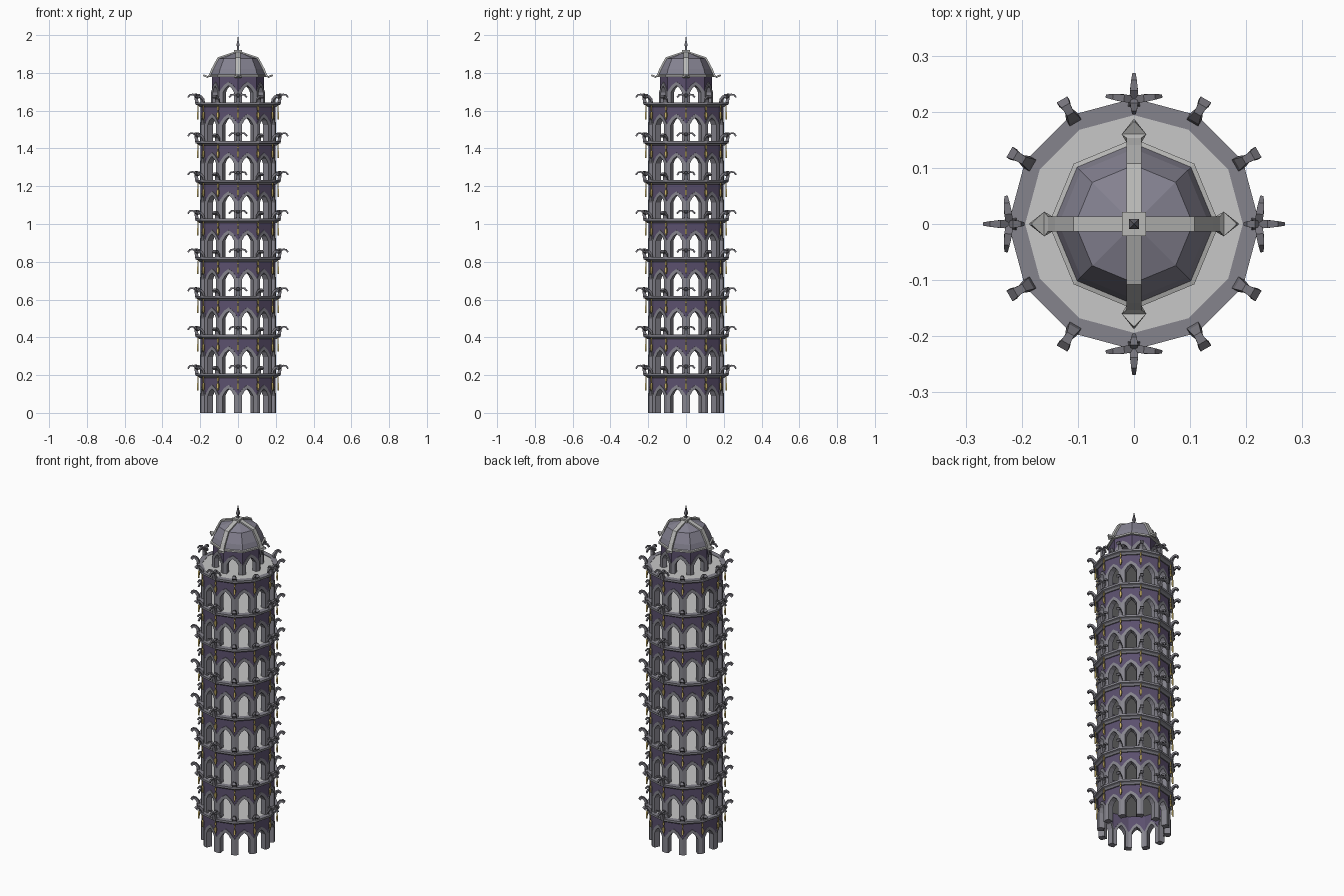
import bpy, bmesh, math
from mathutils import Vector

if "Cube" in bpy.data.objects:
    bpy.data.objects.remove(bpy.data.objects["Cube"])

def mat(name, c):
    m = bpy.data.materials.new(name)
    m.diffuse_color = (*c, 1)
    m.use_nodes = True
    m.node_tree.nodes["Principled BSDF"].inputs["Base Color"].default_value = m.diffuse_color
    return m

STONE = mat("grey_stone", (0.235, 0.23, 0.265))
PURPLE = mat("purple_wall", (0.105, 0.08, 0.155))
PALE = mat("pale_floor", (0.57, 0.57, 0.57))
TRIM = mat("light_trim", (0.48, 0.48, 0.47))
CARVED = mat("carved_stone", (0.18, 0.175, 0.20))
DOME = mat("dome_panel", (0.235, 0.225, 0.285))
GOLD = mat("gold_lamp", (0.65, 0.50, 0.16))

def finish(name, bm, m):
    bmesh.ops.remove_doubles(bm, verts=bm.verts, dist=1e-5)
    bmesh.ops.recalc_face_normals(bm, faces=bm.faces)
    me = bpy.data.meshes.new(name)
    bm.to_mesh(me)
    bm.free()
    me.materials.append(m)
    ob = bpy.data.objects.new(name, me)
    bpy.context.collection.objects.link(ob)

def rad(a):
    return Vector((math.cos(a), math.sin(a), 0))

def prism(bm, pts, ang, r0, r1, half):
    # wall outline (s as fraction of the bay half width, z), mitred to its neighbours
    n, t = rad(ang), rad(ang + math.pi / 2)
    rings = [[bm.verts.new(n * r + t * (s * r * half) + Vector((0, 0, z)))
              for s, z in pts] for r in (r0, r1)]
    bm.faces.new(rings[0])
    bm.faces.new(rings[1])
    k = len(pts)
    for i in range(k):
        j = (i + 1) % k
        if abs(pts[i][0]) == 1 and pts[i][0] == pts[j][0]:
            continue
        bm.faces.new((rings[0][i], rings[0][j], rings[1][j], rings[1][i]))

def lathe(bm, prof, n, closed=False, phase=0):
    rings = []
    for r, z in prof:
        if r < 1e-6:
            rings.append([bm.verts.new((0, 0, z))] * n)
        else:
            rings.append([bm.verts.new(rad(2 * math.pi * i / n + phase) * r + Vector((0, 0, z)))
                          for i in range(n)])
    k = len(rings)
    for a in range(k if closed else k - 1):
        A, B = rings[a], rings[(a + 1) % k]
        for i in range(n):
            j = (i + 1) % n
            vs = list(dict.fromkeys((A[i], A[j], B[j], B[i])))
            if len(vs) > 2:
                bm.faces.new(vs)

def arm(bm, origin, ang, path, thick):
    # rectangular bar swept through (distance, height, width) points
    d, t = rad(ang), rad(ang + math.pi / 2)
    rings = []
    for i, (x, z, w) in enumerate(path):
        p, q = path[max(i - 1, 0)], path[min(i + 1, len(path) - 1)]
        tan = (d * (q[0] - p[0]) + Vector((0, 0, q[1] - p[1]))).normalized()
        up = t.cross(tan) * -thick / 2
        c = origin + d * x + Vector((0, 0, z))
        rings.append([bm.verts.new(c + t * (w / 2 * a) + up * b)
                      for a, b in ((-1, -1), (1, -1), (1, 1), (-1, 1))])
    for A, B in zip(rings, rings[1:]):
        for i in range(4):
            j = (i + 1) % 4
            bm.faces.new((A[i], A[j], B[j], B[i]))
    bm.faces.new(rings[0])
    bm.faces.new(rings[-1])

def arcade(name, n, R, depth, z0, z1, spring, k):
    # ring of pointed arches with a wall above
    half = math.tan(math.pi / n)
    a = R * math.cos(math.pi / n)
    inner = [(-k, z0), (-k, spring), (-k * .55, spring + .024), (0, spring + .038),
             (k * .55, spring + .024), (k, spring), (k, z0)]
    outer = [(1, z0), (1, spring + .004), (.48, spring + .040), (0, spring + .058),
             (-.48, spring + .040), (-1, spring + .004), (-1, z0)]
    arches, wall = bmesh.new(), bmesh.new()
    for i in range(n):
        ang = 2 * math.pi * (i + .5) / n
        prism(arches, inner + outer, ang, a - depth, a, half)
        prism(wall, outer[1:6] + [(-1, z1), (1, z1)], ang, a - depth + .004, a - .004, half)
    finish(name + "_arches", arches, STONE)
    finish(name + "_wall", wall, PURPLE)

N, PITCH = 12, 0.205
carvings, lamps = bmesh.new(), bmesh.new()

for f in range(8):
    top = 0.205 + PITCH * f
    base = 0 if f == 0 else top - PITCH - .004
    arcade(f"storey_{f + 1}", N, 0.202, 0.034, base, top - .012, top - .115, .6)

    # ledge and floor
    bm = bmesh.new()
    lathe(bm, [(.194, top - .020), (.204, top - .020), (.212, top - .012), (.224, top - .008),
               (.224, top + .004), (.194, top + .004)], N, True)
    finish(f"ledge_{f + 1}", bm, STONE)
    bm = bmesh.new()
    lathe(bm, [(0, top - .012), (.195, top - .012), (.195, top + .002), (0, top + .002)], N)
    finish(f"floor_{f + 1}", bm, PALE)

    for i in range(N):
        ang = 2 * math.pi * i / N
        o = rad(ang) * .222 + Vector((0, 0, top))
        if i % 3 == 0:
            # four-armed carving on the main axes
            arm(carvings, o, ang, [(-.004, 0, .022), (-.002, .018, .014), (0, .036, .016)], .018)
            for off, s in ((0, .96), (1.45, 1.05), (-1.45, 1.05), (math.pi, .5)):
                arm(carvings, o, ang + off,
                    [(0, .034, .012), (.018 * s, .046, .014), (.034 * s, .044, .010),
                     (.045 * s, .030, .006)], .009)
        else:
            # single spout-like carving
            arm(carvings, o, ang, [(-.008, 0, .024), (-.004, .02, .022), (.008, .035, .014),
                                   (.020, .037, .017), (.030, .028, .022)], .013)
        # hanging lamp under the ledge corner
        c = rad(ang) * .212
        arm(lamps, c, ang, [(0, top - .012, .004), (0, top - .030, .009),
                            (0, top - .046, .003)], .005)
        arm(lamps, c, ang, [(0, top - .046, .004), (0, top - .055, .012),
                            (0, top - .070, .012), (0, top - .086, .003)], .008)

finish("ledge_carvings", carvings, CARVED)
finish("hanging_lamps", lamps, GOLD)

# belfry
arcade("belfry", 8, 0.142, 0.026, 1.64, 1.787, 1.695, .6)

# dome
bm = bmesh.new()
lathe(bm, [(0, 1.782), (.146, 1.782), (.134, 1.82), (.105, 1.876), (0, 1.912)], 8)
finish("dome", bm, DOME)
bm = bmesh.new()
lathe(bm, [(.138, 1.778), (.152, 1.778), (.152, 1.788), (.138, 1.792)], 8, True)
finish("dome_eave", bm, TRIM)

# dome ribs with flared tips
bm = bmesh.new()
for i in range(4):
    arm(bm, Vector((0, 0, 0)), i * math.pi / 2,
        [(0, 1.913, .026), (.105, 1.878, .026), (.136, 1.82, .026), (.149, 1.788, .026),
         (.160, 1.778, .044), (.184, 1.788, .003)], .010)
finish("dome_ribs", bm, TRIM)

# finial
Q = math.pi / 4
bm = bmesh.new()
lathe(bm, [(0, 1.90), (.030, 1.90), (.030, 1.920), (0, 1.920)], 4, phase=Q)
finish("finial_base", bm, TRIM)
bm = bmesh.new()
lathe(bm, [(.008, 1.918), (.006, 1.935), (.012, 1.948), (.006, 1.968), (0, 2.0)], 4, phase=Q)
finish("finial_spike", bm, CARVED)
